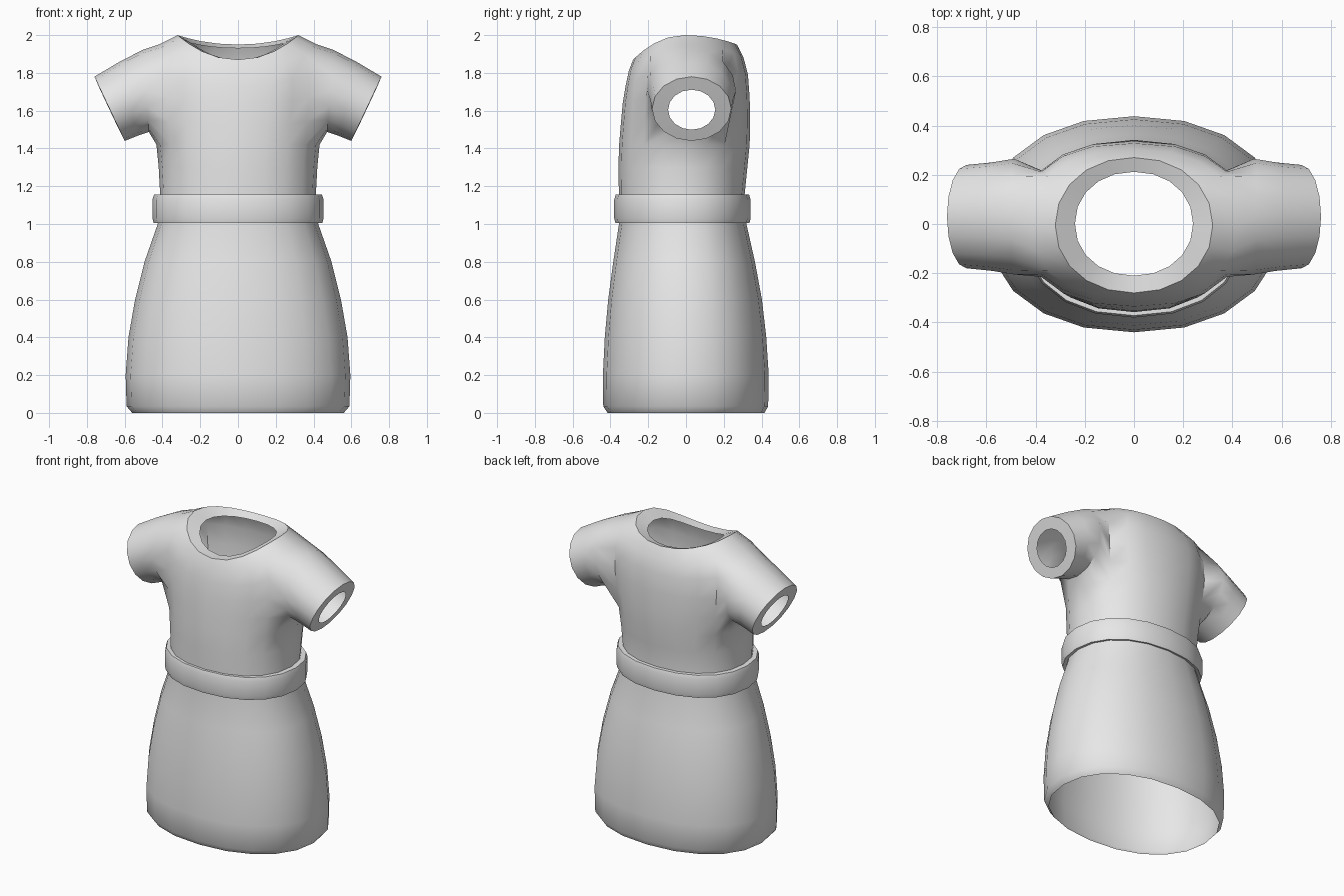
import bpy, bmesh, math

if "Cube" in bpy.data.objects:
    bpy.data.objects.remove(bpy.data.objects["Cube"])

SEG = 20          # sides around the body
cloth = bpy.data.materials.new("light_grey_cloth")
cloth.diffuse_color = (0.8, 0.8, 0.8, 1)
cloth.use_nodes = True
cloth.node_tree.nodes["Principled BSDF"].inputs["Base Color"].default_value = cloth.diffuse_color


def spow(v, e):
    return math.copysign(abs(v) ** e, v)


def body_ring(bm, a, yf, yb, zs, zf=None, zb=None, n=2.2):
    """Rounded oval ring; height may differ at side, front and back."""
    zf = zs if zf is None else zf
    zb = zs if zb is None else zb
    mid = (yf + yb) / 2
    half = (yb - yf) / 2
    ring = []
    for k in range(SEG):
        t = 2 * math.pi * k / SEG
        c, s = math.cos(t), math.sin(t)
        z = zs + ((zb if s > 0 else zf) - zs) * s * s
        ring.append(bm.verts.new((a * spow(c, 2 / n), mid + half * spow(s, 2 / n), z)))
    return ring


def bridge(bm, r0, r1, skip=()):
    n = len(r0)
    for i in range(n):
        if i not in skip:
            j = (i + 1) % n
            bm.faces.new((r0[i], r0[j], r1[j], r1[i]))


def finish(bm, name):
    bmesh.ops.recalc_face_normals(bm, faces=bm.faces)
    me = bpy.data.meshes.new(name)
    bm.to_mesh(me)
    bm.free()
    me.materials.append(cloth)
    ob = bpy.data.objects.new(name, me)
    bpy.context.collection.objects.link(ob)
    bpy.ops.object.select_all(action='DESELECT')
    ob.select_set(True)
    bpy.context.view_layer.objects.active = ob
    bpy.ops.object.shade_smooth_by_angle(angle=math.radians(50))
    return ob


# Dress: skirt and lower bodice rings (half width, front y, back y, height)
bm = bmesh.new()
lower = [(0.56, -0.415, 0.415, 0.0), (0.59, -0.438, 0.435, 0.035),
         (0.595, -0.44, 0.438, 0.2), (0.58, -0.43, 0.425, 0.4),
         (0.545, -0.412, 0.402, 0.6), (0.495, -0.385, 0.365, 0.8),
         (0.425, -0.355, 0.32, 1.0), (0.412, -0.355, 0.31, 1.15),
         (0.42, -0.358, 0.325, 1.3), (0.432, -0.354, 0.337, 1.42)]
rings = [body_ring(bm, *r) for r in lower]
base = len(rings) - 1

# Dress: chest, shoulders, neckline and inner neck edge
upper = [(0.44, -0.345, 0.34, 1.55, 1.53, 1.54, 2.3),
         (0.45, -0.335, 0.337, 1.69, 1.64, 1.67, 2.4),
         (0.45, -0.32, 0.328, 1.83, 1.73, 1.79, 2.4),
         (0.42, -0.303, 0.305, 1.95, 1.81, 1.88, 2.3),
         (0.32, -0.28, 0.27, 2.0, 1.87, 1.95, 2.1),
         (0.24, -0.21, 0.212, 1.955, 1.868, 1.93, 2.1)]
rings += [body_ring(bm, *r) for r in upper]
shoulder = base + 4

# Faces, leaving an armhole on each side
holes = {18, 19, 0, 1, 8, 9, 10, 11}
for i in range(len(rings) - 1):
    bridge(bm, rings[i], rings[i + 1], holes if base <= i < shoulder else ())

# Sleeves: centre x, centre z, half-height vector (x, z), half depth
sleeve = [(0.487, 1.705, 0.015, 0.218, 0.235),
          (0.58, 1.663, 0.045, 0.197, 0.22),
          (0.68, 1.61, 0.08, 0.17, 0.21),
          (0.68, 1.605, 0.05, 0.106, 0.125)]
for side, centre in ((1, 0), (-1, 10)):
    col = [(centre + side * d) % SEG for d in (-2, -1, 0, 1, 2)]  # front to back
    loop = [rings[base][k] for k in col[2:]]
    loop += [rings[r][col[4]] for r in range(base + 1, shoulder)]
    loop += [rings[shoulder][k] for k in reversed(col)]
    loop += [rings[r][col[0]] for r in range(shoulder - 1, base, -1)]
    loop += [rings[base][k] for k in col[:2]]
    n = len(loop)
    for cx, cz, hx, hz, dy in sleeve:
        ring = []
        for i in range(n):
            p = 2 * math.pi * i / n
            up, back = -math.cos(p), math.sin(p)
            ring.append(bm.verts.new((side * (cx + hx * up), 0.03 + dy * back, cz + hz * up)))
        bridge(bm, loop, ring)
        loop = ring
finish(bm, "dress")

# Belt: closed band around the waist
bm = bmesh.new()
profile = [(0.05, 1.015), (0.006, 1.005), (0.0, 1.03),
           (0.0, 1.13), (0.008, 1.155), (0.05, 1.155)]
belt = [body_ring(bm, 0.453 - d, -0.38 + d, 0.342 - d, z) for d, z in profile]
for i in range(len(belt)):
    bridge(bm, belt[i], belt[(i + 1) % len(belt)])
finish(bm, "belt")
